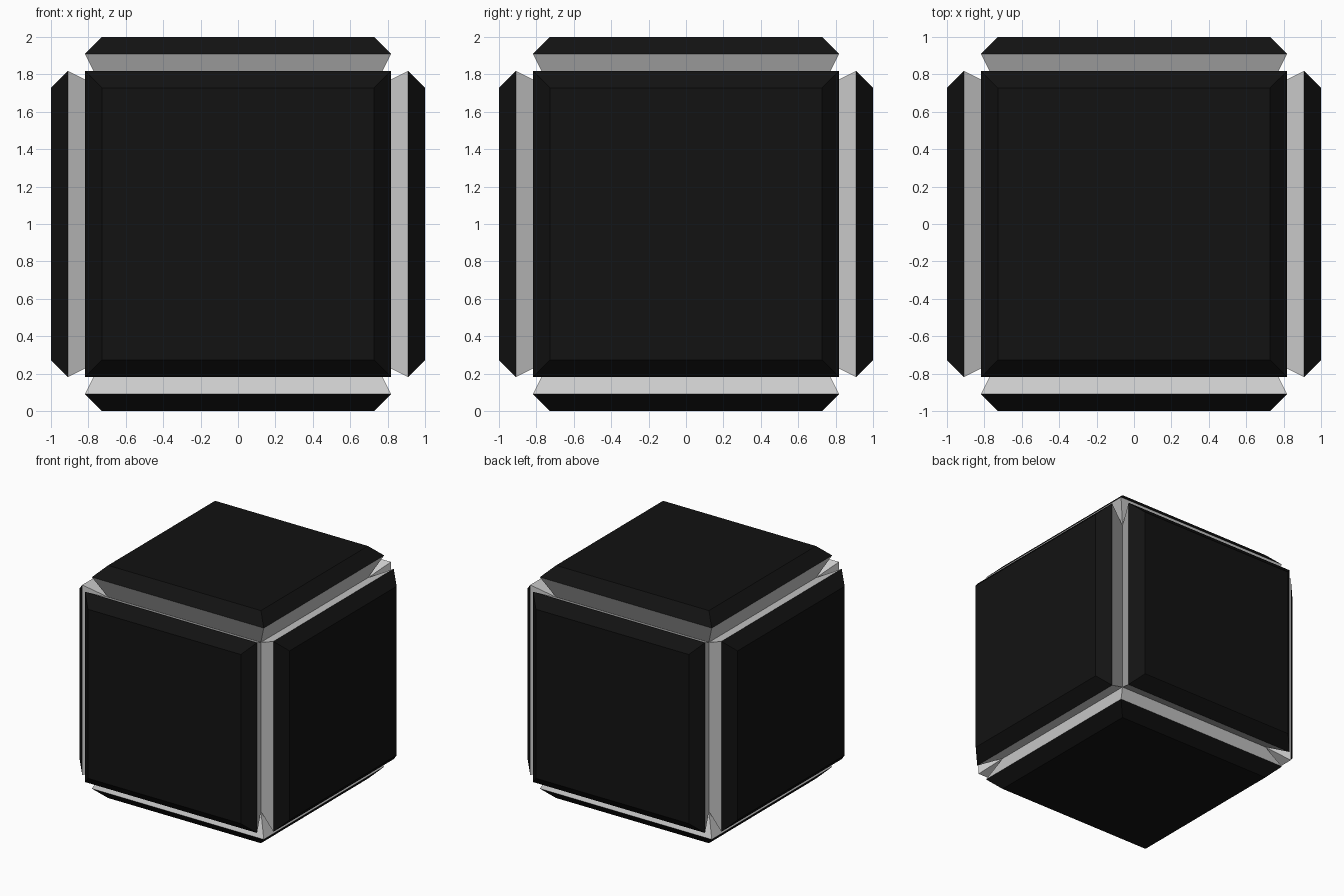
import bpy, bmesh
from math import pi
from mathutils import Matrix

if "Cube" in bpy.data.objects:
    bpy.data.objects.remove(bpy.data.objects["Cube"])

CORE, WIDE, RIM = 0.727, 0.818, 0.909   # core half size, panel half width, rim height

black = bpy.data.materials.new("black")
black.diffuse_color = (0.006, 0.006, 0.006, 1)
black.use_nodes = True
black.node_tree.nodes["Principled BSDF"].inputs["Base Color"].default_value = black.diffuse_color

# Rotations taking the +z side of the cube to each of its six sides
SIDES = {
    "top": Matrix(),
    "bottom": Matrix.Rotation(pi, 4, 'X'),
    "front": Matrix.Rotation(pi / 2, 4, 'X'),
    "back": Matrix.Rotation(-pi / 2, 4, 'X'),
    "right": Matrix.Rotation(pi / 2, 4, 'Y'),
    "left": Matrix.Rotation(-pi / 2, 4, 'Y'),
}
LIFT = Matrix.Translation((0, 0, 1))


def add_loft(bm, rings, rot, cap):
    """Square loft through (half width, height) rings, optionally capped."""
    loops = [[bm.verts.new(LIFT @ rot @ Matrix.Translation((sx * w, sy * w, h)).translation)
              for sx, sy in ((-1, -1), (1, -1), (1, 1), (-1, 1))] for w, h in rings]
    for a, b in zip(loops, loops[1:]):
        for i in range(4):
            j = (i + 1) % 4
            bm.faces.new((a[i], a[j], b[j], b[i]))
    if cap:
        bm.faces.new(loops[-1])


def finish(bm, name, mat=None):
    bmesh.ops.remove_doubles(bm, verts=bm.verts, dist=1e-4)
    mesh = bpy.data.meshes.new(name)
    bm.to_mesh(mesh)
    bm.free()
    if mat:
        mesh.materials.append(mat)
    bpy.context.collection.objects.link(bpy.data.objects.new(name, mesh))


# Grey core: flared walls forming the V grooves between panels
bm = bmesh.new()
for rot in SIDES.values():
    add_loft(bm, [(CORE, CORE), (WIDE, RIM)], rot, False)
finish(bm, "groove_frame")

# Black chamfered panel on each side
for side, rot in SIDES.items():
    bm = bmesh.new()
    add_loft(bm, [(WIDE, RIM), (CORE, 1)], rot, True)
    finish(bm, side + "_panel", black)
